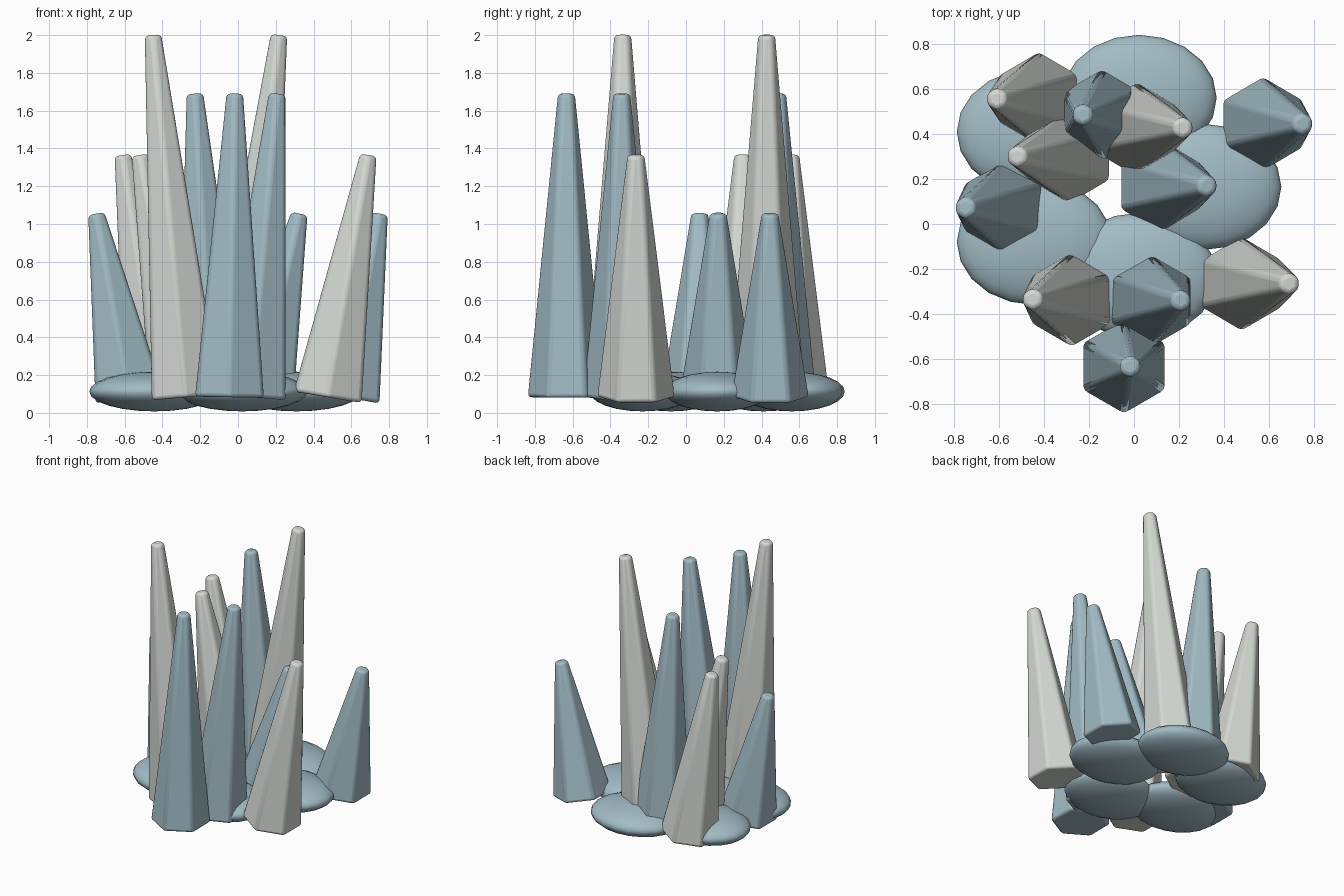
import bpy
from math import atan2, cos, sin, hypot, pi, radians

cube = bpy.data.objects.get("Cube")
if cube:
    bpy.data.objects.remove(cube, do_unlink=True)


def make_material(name, rgb):
    mat = bpy.data.materials.new(name)
    mat.use_nodes = True
    mat.diffuse_color = (*rgb, 1)
    bsdf = next(n for n in mat.node_tree.nodes if n.type == "BSDF_PRINCIPLED")
    bsdf.inputs["Base Color"].default_value = (*rgb, 1)
    return mat


blue = make_material("pale_blue", (0.36, 0.50, 0.56))
white = make_material("off_white", (0.66, 0.69, 0.65))


# Ring of flattened stones forming the base
def add_stone(index):
    angle = index * 2 * pi / 5
    ring = 0.416
    bpy.ops.mesh.primitive_uv_sphere_add(
        segments=20, ring_count=12, radius=1,
        location=(-0.106 + ring * cos(angle), 0.165 + ring * sin(angle), 0.113))
    stone = bpy.context.object
    stone.name = f"base_stone_{index + 1}"
    stone.scale = (0.345, 0.28, 0.105)
    stone.data.materials.append(blue)
    bpy.ops.object.shade_smooth()


for i in range(5):
    add_stone(i)


# Tapered six-sided spike leaning sideways from base_x to tip_x
def add_spike(name, base_x, tip_x, y, top, mat):
    base_z = 0.083
    dx, dz = tip_x - base_x, top - base_z
    bpy.ops.mesh.primitive_cone_add(
        vertices=6, radius1=0.21, radius2=0.05, depth=hypot(dx, dz),
        location=((base_x + tip_x) / 2, y, (base_z + top) / 2),
        rotation=(0, atan2(dx, dz), 0))
    spike = bpy.context.object
    spike.name = name
    spike.data.materials.append(mat)
    bevel = spike.modifiers.new("rounded_edges", "BEVEL")
    bevel.width = 0.02
    bevel.segments = 3
    bevel.limit_method = "ANGLE"
    bevel.angle_limit = radians(30)
    bpy.ops.object.shade_smooth_by_angle()


TALL, HIGH, MID, LOW = 2.0, 1.69, 1.365, 1.055

# White spikes
add_spike("tall_spike_front", -0.275, -0.45, -0.335, TALL, white)
add_spike("tall_spike_back", 0.0, 0.217, 0.427, TALL, white)
add_spike("mid_spike_back", -0.42, -0.61, 0.555, MID, white)
add_spike("mid_spike_centre", -0.285, -0.52, 0.3, MID, white)
add_spike("mid_spike_left", 0.475, 0.69, -0.265, MID, white)

# Blue spikes
add_spike("high_spike_front", -0.045, -0.017, -0.633, HIGH, blue)
add_spike("high_spike_inner", 0.07, 0.207, -0.34, HIGH, blue)
add_spike("high_spike_back", -0.135, -0.228, 0.485, HIGH, blue)
add_spike("low_spike_back", 0.57, 0.75, 0.445, LOW, blue)
add_spike("low_spike_centre", 0.115, 0.325, 0.17, LOW, blue)
add_spike("low_spike_right", -0.575, -0.75, 0.072, LOW, blue)
